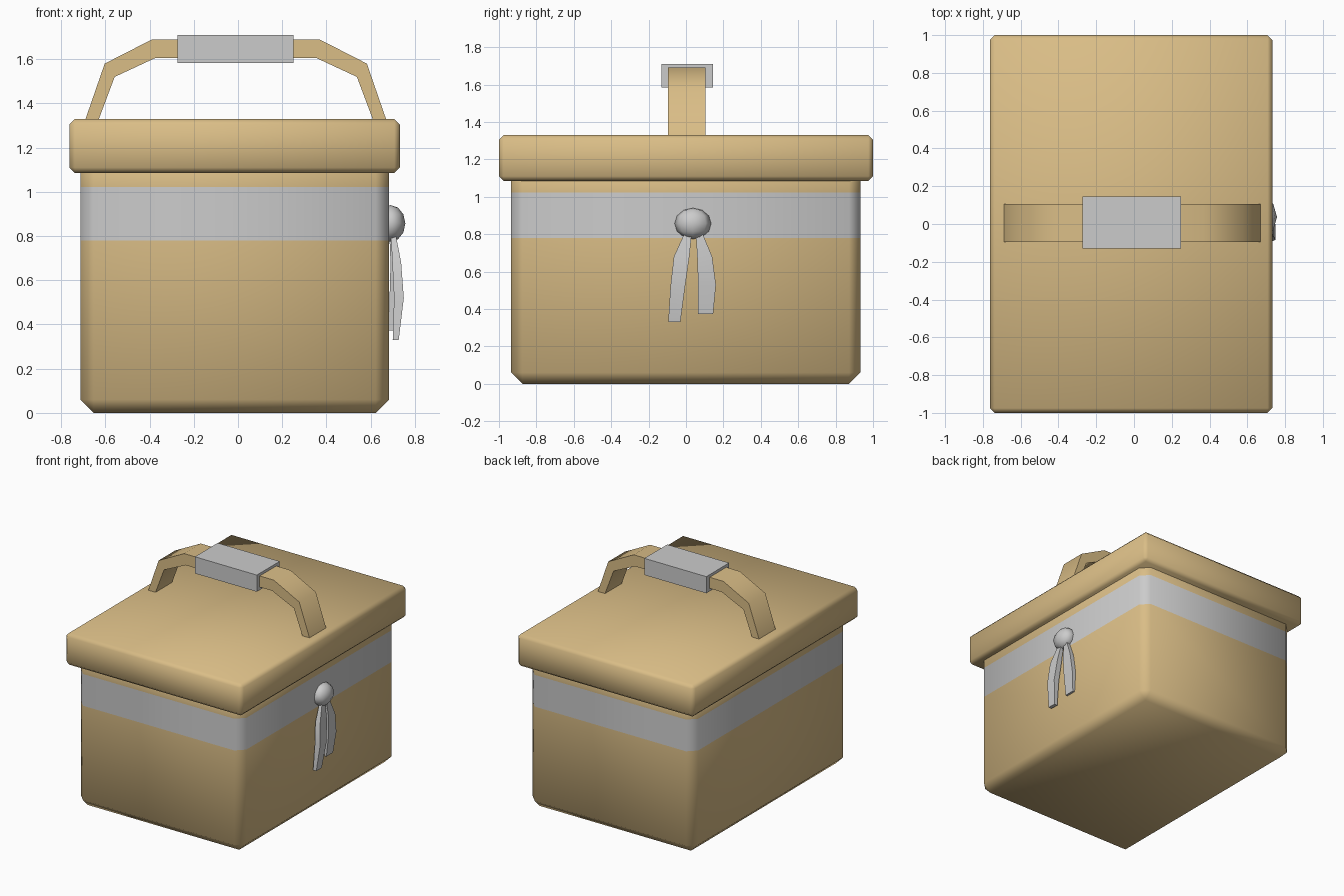
import bpy, bmesh
from mathutils import Vector

if "Cube" in bpy.data.objects:
    bpy.data.objects.remove(bpy.data.objects["Cube"])


def material(name, rgb):
    m = bpy.data.materials.new(name)
    m.diffuse_color = (*rgb, 1)
    m.use_nodes = True
    m.node_tree.nodes["Principled BSDF"].inputs["Base Color"].default_value = m.diffuse_color
    return m


TAN = material("tan", (0.70, 0.51, 0.24))
GREY = material("grey", (0.8, 0.8, 0.8))


def finish(bm, name, mats=(), angle=None):
    """Turn a bmesh into an object; angle None = fully smooth, 0 = flat."""
    bmesh.ops.recalc_face_normals(bm, faces=bm.faces[:])
    for f in bm.faces:
        f.smooth = angle != 0
    if angle:
        for e in bm.edges:
            if e.is_manifold and e.calc_face_angle() > angle:
                e.smooth = False
    me = bpy.data.meshes.new(name)
    bm.to_mesh(me)
    bm.free()
    for m in mats:
        me.materials.append(m)
    ob = bpy.data.objects.new(name, me)
    bpy.context.collection.objects.link(ob)
    return ob


def box(lo, hi, bevel=0):
    bm = bmesh.new()
    bmesh.ops.create_cube(bm, size=1)
    lo, hi = Vector(lo), Vector(hi)
    for v in bm.verts:
        v.co = (lo + hi) / 2 + v.co * (hi - lo)
    if bevel:
        bmesh.ops.bevel(bm, geom=bm.edges[:], offset=bevel, segments=1,
                        affect='EDGES', profile=0.5)
    return bm


def loft(bm, sections):
    """Skin a row of equal-sized point loops and cap both ends."""
    rings = [[bm.verts.new(p) for p in s] for s in sections]
    n = len(rings[0])
    for a, b in zip(rings, rings[1:]):
        for i in range(n):
            j = (i + 1) % n
            bm.faces.new((a[i], a[j], b[j], b[i]))
    bm.faces.new(rings[0])
    bm.faces.new(rings[-1])


# Basket body with the grey band cut into its walls
bm = box((-0.713, -0.935, 0), (0.683, 0.932, 1.2), 0.06)
for z in (0.78, 1.022):
    bmesh.ops.bisect_plane(bm, geom=bm.verts[:] + bm.edges[:] + bm.faces[:],
                           plane_co=(0, 0, z), plane_no=(0, 0, 1))
for f in bm.faces:
    f.material_index = int(0.78 < f.calc_center_median().z < 1.022)
finish(bm, "basket_body", (TAN, GREY))

# Lid
finish(box((-0.763, -1, 1.085), (0.732, 1, 1.33), 0.025), "lid", (TAN,))

# Carrying handle: half profile (outer x, z, inner x, z) mirrored about its middle
half = [(0.683, 1.32, 0.623, 1.32), (0.593, 1.58, 0.548, 1.52), (0.378, 1.69, 0.365, 1.605)]
path = [(-a, b, -c, d) for a, b, c, d in half] + half[::-1]
cx, y0, y1 = -0.01, -0.095, 0.105
bm = bmesh.new()
loft(bm, [[(cx + a, y0, b), (cx + a, y1, b), (cx + c, y1, d), (cx + c, y0, d)]
          for a, b, c, d in path])
finish(bm, "handle", (TAN,), angle=0.9)

# Grip around the handle
finish(box((-0.273, -0.13, 1.583), (0.25, 0.145, 1.71)), "handle_grip", angle=0)

# Ribbon knot
bm = bmesh.new()
bmesh.ops.create_uvsphere(bm, u_segments=8, v_segments=6, radius=1)
for v in bm.verts:
    v.co = (0.69 + v.co.x * 0.067, 0.037 + v.co.y * 0.098, 0.857 + v.co.z * 0.083)
finish(bm, "ribbon_knot")

# Ribbon tails: rows of (left y, right y, z, inner x, outer x)
tails = {
    "ribbon_tail_long": [(-0.01, 0.03, 0.80, 0.692, 0.715), (-0.065, 0.018, 0.68, 0.698, 0.738),
                         (-0.083, -0.005, 0.52, 0.706, 0.75), (-0.095, -0.03, 0.33, 0.70, 0.727)],
    "ribbon_tail_short": [(0.053, 0.09, 0.80, 0.685, 0.71), (0.06, 0.14, 0.68, 0.69, 0.722),
                          (0.065, 0.16, 0.53, 0.686, 0.718), (0.065, 0.145, 0.372, 0.682, 0.70)],
}
for name, rows in tails.items():
    bm = bmesh.new()
    loft(bm, [[(xi, a, z), (xo, a, z), (xo, b, z), (xi, b, z)] for a, b, z, xi, xo in rows])
    finish(bm, name, angle=0.6)
